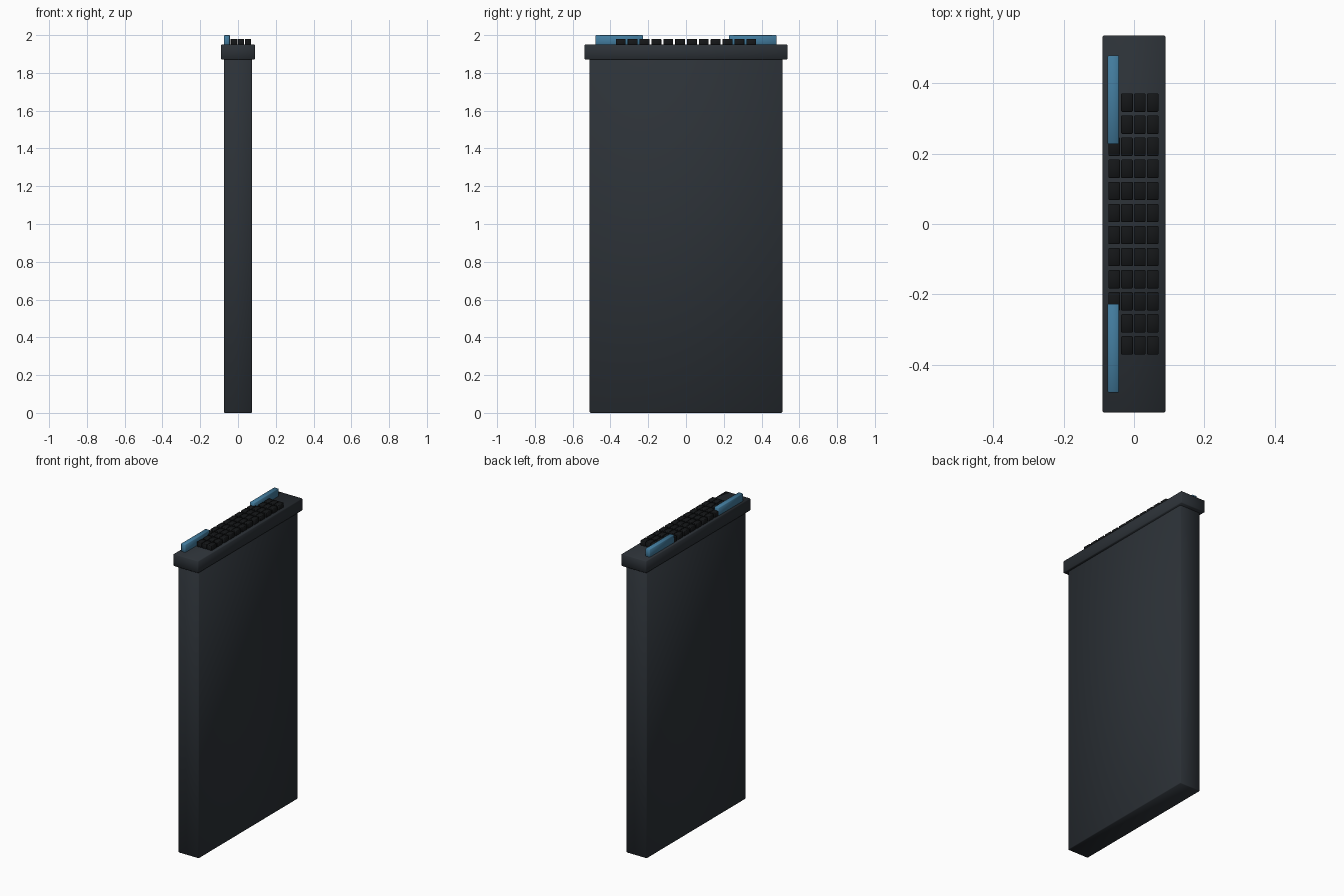
import bpy
import bmesh

if "Cube" in bpy.data.objects:
    bpy.data.objects.remove(bpy.data.objects["Cube"])


def material(name, colour):
    m = bpy.data.materials.new(name)
    m.diffuse_color = (*colour, 1)
    m.use_nodes = True
    m.node_tree.nodes["Principled BSDF"].inputs["Base Color"].default_value = m.diffuse_color
    return m


SHELL = material("charcoal", (0.025, 0.031, 0.038))
KEY = material("black", (0.007, 0.008, 0.009))
BLUE = material("blue", (0.055, 0.20, 0.34))


def box(name, lo, hi, mat, bevel=0.004):
    """Softly bevelled box between two corners."""
    bm = bmesh.new()
    bmesh.ops.create_cube(bm, size=1)
    for v in bm.verts:
        v.co = [(a + b) / 2 + c * (b - a) for a, b, c in zip(lo, hi, v.co)]
    mesh = bpy.data.meshes.new(name)
    bm.to_mesh(mesh)
    bm.free()
    mesh.materials.append(mat)
    mesh.shade_smooth()
    ob = bpy.data.objects.new(name, mesh)
    bpy.context.collection.objects.link(ob)
    mod = ob.modifiers.new("soft_edges", 'BEVEL')
    mod.width = bevel
    mod.segments = 1
    return ob


# Tall thin slab and overhanging cap
box("body", (-0.075, -0.51, 0), (0.075, 0.51, 1.88), SHELL)
box("cap", (-0.09, -0.537, 1.87), (0.09, 0.537, 1.95), SHELL)

# Blue fins on the left edge of the cap, front and back
for name, y0, y1 in (("front_fin", -0.48, -0.227), ("back_fin", 0.227, 0.48)):
    box(name, (-0.075, y0, 1.94), (-0.043, y1, 2.0), BLUE, 0.003)

# Grid of keys; the fins cover the ends of the first column
for col in range(4):
    for row in range(12):
        if col == 0 and row in (0, 1, 10, 11):
            continue
        x = -0.0565 + col * 0.0365
        y = (row - 5.5) * 0.0628
        box(f"key_{col}_{row}", (x - 0.0165, y - 0.026, 1.94),
            (x + 0.0165, y + 0.026, 1.98), KEY, 0.002)
